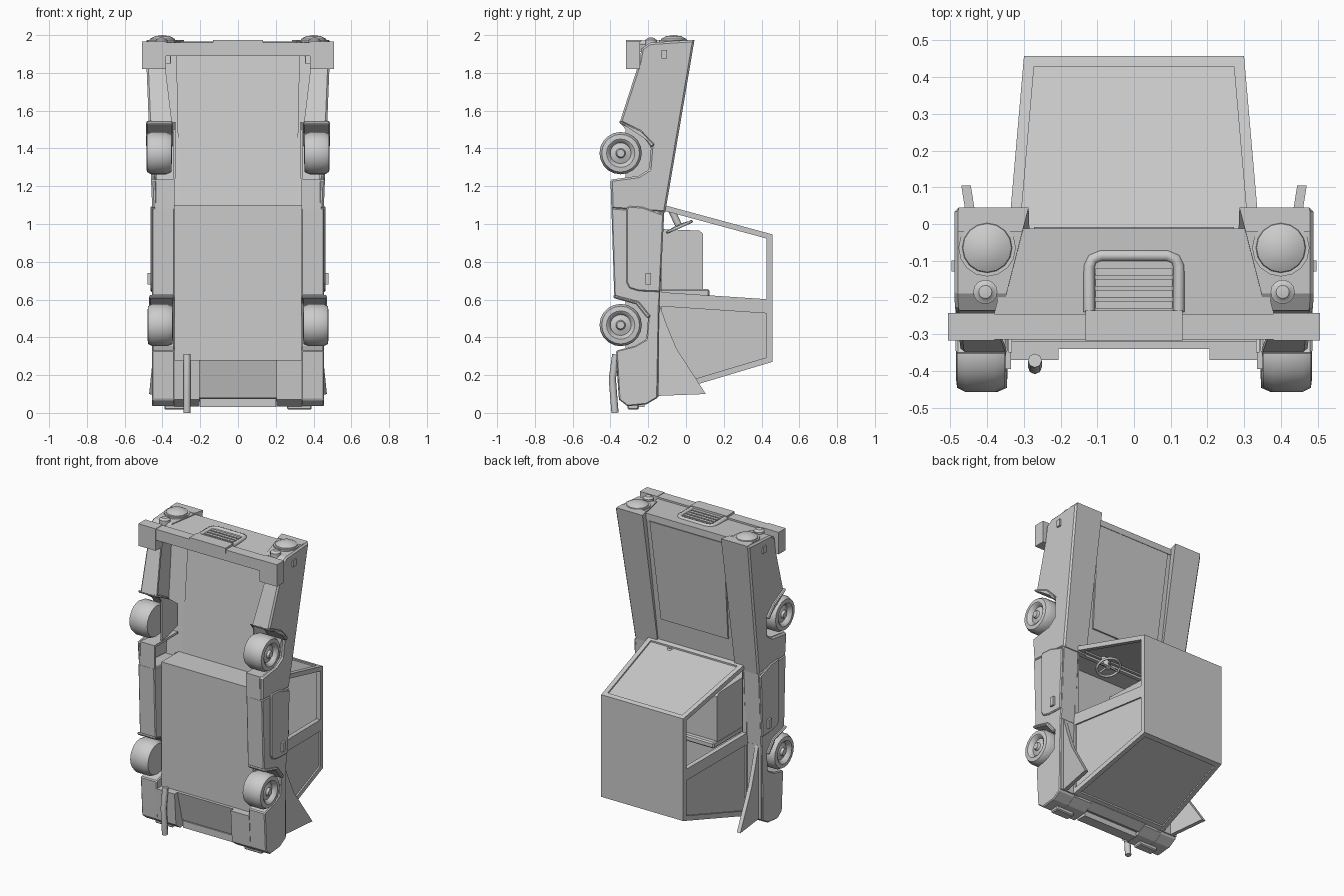
import bpy, bmesh, math
from mathutils import Matrix, Vector

if "Cube" in bpy.data.objects:
    bpy.data.objects.remove(bpy.data.objects["Cube"])


def finish(name, bm, mirror=False, bevel=0.0, smooth=None):
    bmesh.ops.recalc_face_normals(bm, faces=bm.faces)
    me = bpy.data.meshes.new(name)
    bm.to_mesh(me)
    bm.free()
    ob = bpy.data.objects.new(name, me)
    bpy.context.collection.objects.link(ob)
    if bevel:
        b = ob.modifiers.new("bevel", 'BEVEL')
        b.width, b.segments, b.limit_method = bevel, 1, 'ANGLE'
        b.angle_limit = math.radians(35)
    if mirror:
        ob.modifiers.new("mirror", 'MIRROR').use_mirror_merge = False
    if smooth:
        bpy.context.view_layer.objects.active = ob
        ob.select_set(True)
        bpy.ops.object.shade_smooth_by_angle(angle=math.radians(smooth))
        ob.select_set(False)
    return ob


def prism(name, pts, xin, xout, mirror=True, bevel=0.0):
    """Side profile in (y, z), spanned in x between two values or functions."""
    f = lambda g, y, z: g(y, z) if callable(g) else g
    bm = bmesh.new()
    a = [bm.verts.new((f(xin, y, z), y, z)) for y, z in pts]
    b = [bm.verts.new((f(xout, y, z), y, z)) for y, z in pts]
    bm.faces.new(a)
    bm.faces.new(b[::-1])
    for i in range(len(pts)):
        j = (i + 1) % len(pts)
        bm.faces.new((a[i], b[i], b[j], a[j]))
    return finish(name, bm, mirror, bevel)


def box(name, x0, x1, y0, y1, z0, z1, mirror=False, bevel=0.0):
    return prism(name, [(y0, z0), (y1, z0), (y1, z1), (y0, z1)], x0, x1, mirror, bevel)


def lathe(name, prof, centre, axis='Z', segs=20, mirror=True):
    """Profile of (radius, height) turned round an axis."""
    bm = bmesh.new()
    rings = []
    for r, h in prof:
        ring = []
        for i in range(segs if r else 1):
            t = 2 * math.pi * i / segs
            p = (r * math.cos(t), r * math.sin(t))
            v = (h, *p) if axis == 'X' else (*p, h)
            ring.append(bm.verts.new(Vector(v) + Vector(centre)))
        rings.append(ring)
    for p, q in zip(rings, rings[1:]):
        for i in range(segs):
            j = (i + 1) % segs
            vs = [p[i % len(p)], p[j % len(p)], q[j % len(q)], q[i % len(q)]]
            bm.faces.new(list(dict.fromkeys(vs)))
    return finish(name, bm, mirror, 0, 35)


def tube(name, pts, r, closed=False):
    cu = bpy.data.curves.new(name, 'CURVE')
    cu.dimensions = '3D'
    cu.bevel_depth, cu.bevel_resolution, cu.use_fill_caps = r, 2, True
    sp = cu.splines.new('POLY')
    sp.points.add(len(pts) - 1)
    for p, c in zip(sp.points, pts):
        p.co = (*c, 1)
    sp.use_cyclic_u = closed
    ob = bpy.data.objects.new(name, cu)
    bpy.context.collection.objects.link(ob)
    return ob


# Hollow front fender: outer skin, top, nose and lower lip
f_in = lambda y, z: 0.285 - 0.26 * (y - 0.05) + 0.05 * (z - 1.96)
f_out = lambda y, z: 0.455 + 0.04 * (z - 1.1)
f_skin = lambda y, z: f_out(y, z) - 0.03
f_mid = lambda y, z: f_out(y, z) - 0.012
prism("fender_skin", [(0.045, 1.975), (-0.19, 1.96), (-0.235, 1.93), (-0.25, 1.85),
      (-0.35, 1.54), (-0.24, 1.485), (-0.185, 1.41), (-0.195, 1.29), (-0.25, 1.255),
      (-0.4, 1.235), (-0.395, 1.08), (-0.11, 1.06)], f_skin, f_out, bevel=0.01)
prism("fender_top", [(0.045, 1.975), (-0.02, 1.975), (-0.145, 1.06), (-0.11, 1.06)], f_in, f_mid)
prism("fender_nose", [(0.045, 1.975), (-0.19, 1.96), (-0.235, 1.93), (-0.25, 1.85),
      (-0.235, 1.85), (-0.22, 1.92), (0.03, 1.94)], f_in, f_mid)
lip = lambda y, z: 0.35 + 0.12 * (z - 1.54)
prism("fender_lip", [(-0.25, 1.85), (-0.35, 1.54), (-0.335, 1.54), (-0.235, 1.85)], lip, f_mid)
box("fender_floor", 0.335, 0.44, -0.395, -0.38, 1.08, 1.235, True)
box("fender_back", 0.335, 0.44, -0.395, -0.15, 1.22, 1.235, True)

# Wheel wells and arches
prism("front_well", [(-0.35, 1.54), (-0.24, 1.485), (-0.15, 1.42), (-0.15, 1.28), (-0.25, 1.25),
      (-0.32, 1.24), (-0.32, 1.5)], 0.332, 0.342)
prism("front_arch", [(-0.355, 1.548), (-0.24, 1.497), (-0.165, 1.42), (-0.185, 1.405),
      (-0.24, 1.482), (-0.35, 1.53)], 0.345, 0.486, bevel=0.006)
prism("rear_arch", [(-0.385, 0.625), (-0.25, 0.59), (-0.185, 0.51), (-0.205, 0.5),
      (-0.265, 0.575), (-0.385, 0.608)], 0.34, 0.47, bevel=0.006)

# Sill and rear fender
prism("sill", [(-0.395, 1.085), (-0.38, 0.62), (-0.25, 0.575), (-0.14, 0.57), (-0.115, 1.065)],
      0.335, 0.455, bevel=0.006)
prism("rear_fender", [(-0.385, 0.62), (-0.26, 0.585), (-0.2, 0.51), (-0.21, 0.39), (-0.27, 0.355),
      (-0.37, 0.33), (-0.355, 0.07), (-0.31, 0.035), (-0.21, 0.045), (-0.15, 0.08), (-0.14, 0.62)],
      0.335, 0.455, bevel=0.006)

# Underside tub and tail
box("floor", -0.335, 0.335, -0.32, -0.3, 0.28, 1.1)
box("firewall", -0.335, 0.335, -0.32, -0.115, 1.08, 1.1)
box("rear_deck", -0.335, 0.335, -0.31, -0.15, 0.28, 0.62)
prism("tail_corner", [(-0.37, 0.28), (-0.355, 0.07), (-0.31, 0.035), (-0.21, 0.045),
      (-0.15, 0.08), (-0.15, 0.28)], 0.205, 0.34)
prism("tail_panel", [(-0.34, 0.28), (-0.29, 0.08), (-0.2, 0.06), (-0.14, 0.09), (-0.14, 0.28)],
      -0.21, 0.21, False)
box("plate_recess", -0.2, 0.2, -0.29, -0.22, 0.03, 0.075)
box("tail_lamp", 0.26, 0.39, -0.31, -0.25, 0.018, 0.05, True, 0.006)

# Hood with raised panel, nose panel
h_in = lambda y, z: f_in(y, z) + 0.02
h_neg = lambda y, z: -h_in(y, z)
prism("hood", [(-0.012, 1.96), (-0.04, 1.96), (-0.145, 1.06), (-0.12, 1.06)], h_neg, h_in, False)
panel = lambda y, z: 0.245 + 0.04 * (z - 1.25)
prism("hood_panel", [(-0.008, 1.92), (-0.046, 1.91), (-0.126, 1.25), (-0.087, 1.25)],
      lambda y, z: -panel(y, z), panel, False)
prism("nose_panel", [(-0.012, 1.965), (-0.26, 1.95), (-0.26, 1.91), (-0.012, 1.925)],
      h_neg, h_in, False)

# Grille
arch = [(-0.122, -0.24), (-0.122, -0.115), (-0.113, -0.095), (-0.09, -0.086),
        (0.09, -0.086), (0.113, -0.095), (0.122, -0.115), (0.122, -0.24)]
tube("grille_surround", [(x, y, 1.956) for x, y in arch], 0.016)
for i in range(4):
    y = -0.13 - 0.03 * i
    box("grille_slat", -0.105, 0.105, y - 0.01, y + 0.01, 1.94, 1.965)

# Bumper
box("bumper_bar", -0.4, 0.4, -0.315, -0.245, 1.89, 1.962)
box("bumper_end", 0.38, 0.507, -0.317, -0.243, 1.82, 1.965, True)
box("bumper_plate", -0.132, 0.132, -0.318, -0.236, 1.94, 1.975)

# Lamps
lathe("headlamp", [(0, 2.0), (0.04, 1.994), (0.066, 1.98), (0.068, 1.974), (0.078, 1.974),
      (0.078, 1.95), (0, 1.95)], (0.4, -0.065, 0), segs=16)
lathe("fog_lamp", [(0, 1.988), (0.018, 1.985), (0.024, 1.978), (0.033, 1.974), (0.033, 1.945),
      (0, 1.945)], (0.405, -0.185, 0), segs=14)
box("side_marker", 0.47, 0.497, -0.13, -0.1, 1.875, 1.92, True)

# Wheels
tyre = [(0, 0.48), (0.02, 0.48), (0.026, 0.465), (0.055, 0.455), (0.064, 0.474), (0.075, 0.481),
        (0.1, 0.478), (0.112, 0.455), (0.112, 0.375), (0.1, 0.348), (0, 0.345)]
lathe("front_wheel", tyre, (0.004, -0.346, 1.375), 'X', 20)
lathe("rear_wheel", tyre, (-0.002, -0.346, 0.465), 'X', 20)

# Doors and handles
prism("door", [(-0.315, 1.08), (-0.305, 1.095), (-0.23, 1.09), (-0.118, 1.05), (-0.137, 0.64),
      (-0.25, 0.645), (-0.3, 0.66), (-0.315, 0.69)], 0.44, 0.464, bevel=0.006)
box("door_handle", 0.455, 0.478, -0.215, -0.185, 0.68, 0.74, True)

# Cabin: leaning side frames
X = lambda y, z: 0.35 - 0.087 * (y + 0.12)
inset = lambda d: (lambda y, z: X(y, z) - d)
neg = lambda g: (lambda y, z: -g(y, z))
A, B, C, D = (-0.115, 1.1), (0.457, 0.945), (0.457, 0.27), (-0.145, 0.09)


def beam(name, p, q, t):
    """Side bar from p to q, thickened towards the cabin by vector t."""
    pts = [p, q, (q[0] + t[0], q[1] + t[1]), (p[0] + t[0], p[1] + t[1])]
    prism(name, pts, inset(0.03), X)


beam("windshield_pillar", A, B, (-0.008, -0.028))
beam("roof_rail", B, C, (-0.03, 0))
beam("centre_pillar", (-0.145, 0.64), (0.455, 0.6), (0, -0.075))
beam("rear_pillar", C, D, (-0.01, 0.03))
beam("belt_rail", (-0.16, 1.09), (-0.16, 0.1), (0.03, 0))
prism("quarter_panel", [(-0.14, 0.6), (0.44, 0.56), (0.44, 0.28), (-0.14, 0.11)],
      inset(0.028), inset(0.01))
prism("roof", [B, C, (0.435, 0.275), (0.435, 0.94)], neg(X), X, False)


def framed(name, p, q, s):
    """Recessed panel with cross bars, between low point p and roof point q."""
    p, q = Vector(p), Vector(q)
    n = Vector((0, s))
    at = lambda t, d: tuple(p.lerp(q, t) + n * d)
    for part, a, b, d0, d1, g in (("glass", 0.02, 0.98, 0.01, 0.02, inset(0.02)),
                                  ("top_bar", 0.95, 1.0, 0, 0.03, X),
                                  ("base_bar", 0.0, 0.05, 0, 0.03, X)):
        prism(name + "_" + part, [at(a, d0), at(b, d0), at(b, d1), at(a, d1)], neg(g), g, False)


framed("windshield", A, B, -1)
framed("rear_window", D, C, 1)
box("side_shelf", 0.31, 0.45, -0.17, -0.142, 0.09, 1.06, True)

# Tail fins
fin = lambda y, z: 0.435 + 0.16 * (y - 0.045)
prism("tail_fin", [(-0.15, 0.6), (-0.1, 0.46), (-0.05, 0.34), (0.105, 0.1), (-0.15, 0.09)],
      fin, lambda y, z: fin(y, z) + 0.026)

# Seats and steering wheel
prism("seat", [(-0.3, 0.65), (0.09, 0.65), (0.09, 0.95), (0.07, 0.965), (-0.3, 0.98)],
      -0.29, -0.06, False)
box("seat_back", -0.29, 0.29, -0.3, 0.125, 0.615, 0.655, bevel=0.008)
tilt = Matrix.Translation((0.17, -0.035, 0.985)) @ Matrix.Rotation(math.radians(24), 4, 'X')
rim = [tilt @ Vector((0.075 * math.cos(i * math.pi / 8), 0.07 * math.sin(i * math.pi / 8), 0))
       for i in range(16)]
tube("steering_wheel", rim, 0.008, True)
for i in (0, 3, 8, 13):
    tube("steering_spoke", [tilt @ Vector((0, 0, 0.01)), rim[i]], 0.006)
tube("steering_column", [tilt @ Vector((0, 0, 0)), (0.17, -0.08, 1.08)], 0.018)

# Exhaust pipe
tube("exhaust_pipe", [(-0.27, -0.372, 0.31), (-0.27, -0.39, 0.18), (-0.27, -0.376, 0.0)], 0.019)
